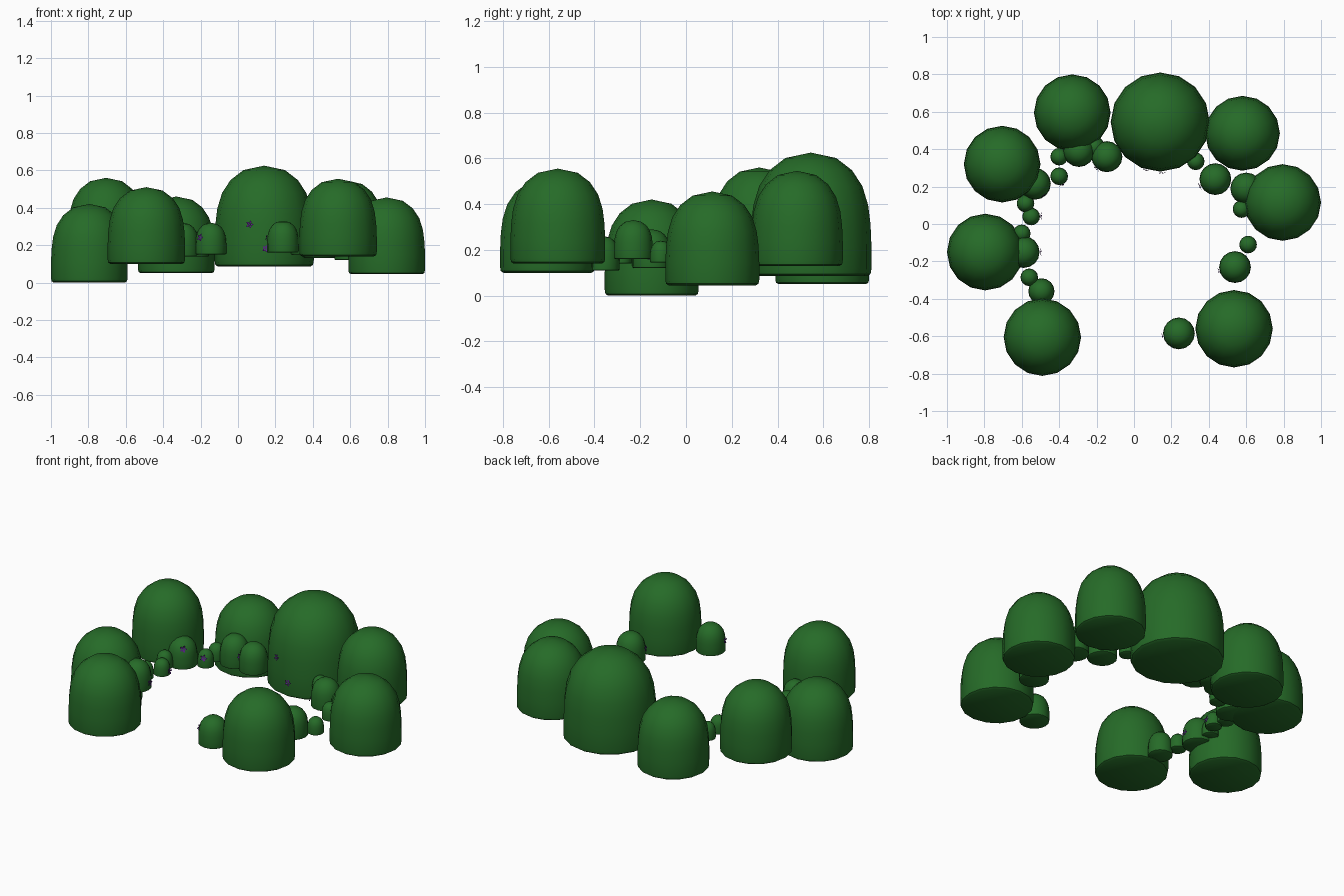
import bpy, bmesh, math
from mathutils import Vector, Matrix

if "Cube" in bpy.data.objects:
    bpy.data.objects.remove(bpy.data.objects["Cube"])


def material(name, col):
    m = bpy.data.materials.new(name)
    m.diffuse_color = (*col, 1)
    m.use_nodes = True
    m.node_tree.nodes["Principled BSDF"].inputs["Base Color"].default_value = m.diffuse_color
    return m


GREEN = material("leaf green", (0.019, 0.147, 0.021))
PURPLE = material("flower purple", (0.11, 0.015, 0.27))

# Dome profile: (radius, height), both relative to the bush radius
PROFILE = [(0.93, 0.0), (0.985, 0.035), (1.0, 0.12), (1.0, 0.5), (0.985, 0.85),
           (0.945, 1.17), (0.85, 1.48), (0.68, 1.74), (0.42, 1.94)]
TOP = 2.03
SIDES = 16


def finish(name, bm, mat, smooth):
    me = bpy.data.meshes.new(name)
    bm.to_mesh(me)
    bm.free()
    ob = bpy.data.objects.new(name, me)
    bpy.context.collection.objects.link(ob)
    me.materials.append(mat)
    if smooth:
        bpy.ops.object.select_all(action='DESELECT')
        ob.select_set(True)
        bpy.context.view_layer.objects.active = ob
        bpy.ops.object.shade_smooth_by_angle(angle=math.radians(40))
    return ob


def bush(name, x, y, z, r, top):
    """Flat-bottomed dome standing between z and top."""
    bm = bmesh.new()
    k = (top - z) / TOP
    rings = []
    for pr, pz in PROFILE:
        rings.append([bm.verts.new((x + r * pr * math.cos(2 * math.pi * i / SIDES),
                                    y + r * pr * math.sin(2 * math.pi * i / SIDES),
                                    z + k * pz)) for i in range(SIDES)])
    for a, b in zip(rings, rings[1:]):
        for i in range(SIDES):
            j = (i + 1) % SIDES
            bm.faces.new((a[i], a[j], b[j], b[i]))
    tip = bm.verts.new((x, y, top))
    for i in range(SIDES):
        bm.faces.new((rings[-1][i], rings[-1][(i + 1) % SIDES], tip))
    bm.faces.new(rings[0][::-1])
    finish(name, bm, GREEN, True)


def flower(name, b, angle, z, size=0.022):
    """Thin five-petal blossom lying on the side of bush b."""
    x, y, z0, r, top = b
    h = (z - z0) / (top - z0) * TOP
    pr = PROFILE[-1][0]
    for (r1, h1), (r2, h2) in zip(PROFILE, PROFILE[1:]):
        if h1 <= h <= h2:
            pr = r1 + (r2 - r1) * (h - h1) / (h2 - h1)
    a = math.radians(angle)
    n = Vector((math.cos(a), math.sin(a), 0.15)).normalized()
    mat = Matrix.Translation(Vector((x, y, z)) + n * 0.004
                             + Vector((math.cos(a), math.sin(a), 0)) * r * pr)
    mat = mat @ n.to_track_quat('Z', 'Y').to_matrix().to_4x4()
    bm = bmesh.new()
    for i in range(5):
        t = 2 * math.pi * i / 5
        pts = [(0, 0), (0.6, -0.3), (1, 0), (0.6, 0.3)]
        bm.faces.new([bm.verts.new(mat @ Vector((
            size * (u * math.cos(t) - v * math.sin(t)),
            size * (u * math.sin(t) + v * math.cos(t)),
            0.004 * u))) for u, v in pts])
    finish(name, bm, PURPLE, False)


# Large outer bushes: x, y, bottom, radius, top
large = [(-0.795, -0.15, 0.0, 0.205, 0.42), (-0.705, 0.32, 0.14, 0.205, 0.56),
         (-0.33, 0.595, 0.05, 0.205, 0.46), (0.14, 0.545, 0.085, 0.265, 0.625),
         (0.58, 0.485, 0.13, 0.2, 0.545), (0.795, 0.115, 0.045, 0.205, 0.455),
         (0.535, -0.56, 0.14, 0.207, 0.555), (-0.49, -0.605, 0.1, 0.207, 0.51)]

# Small inner bushes
small = [(0.24, -0.585, 0.16, 0.085, 0.33), (0.54, -0.23, 0.16, 0.085, 0.33),
         (0.61, -0.11, 0.145, 0.047, 0.24), (0.575, 0.08, 0.15, 0.047, 0.25),
         (0.60, 0.19, 0.12, 0.085, 0.29), (0.435, 0.24, 0.13, 0.085, 0.30),
         (0.33, 0.335, 0.15, 0.047, 0.25), (-0.145, 0.36, 0.15, 0.083, 0.32),
         (-0.295, 0.39, 0.14, 0.085, 0.32), (-0.40, 0.36, 0.15, 0.047, 0.25),
         (-0.40, 0.255, 0.15, 0.047, 0.25), (-0.53, 0.215, 0.14, 0.085, 0.31),
         (-0.58, 0.11, 0.15, 0.047, 0.25), (-0.55, 0.04, 0.14, 0.047, 0.235),
         (-0.60, -0.05, 0.14, 0.047, 0.24), (-0.59, -0.15, 0.12, 0.085, 0.29),
         (-0.56, -0.285, 0.14, 0.047, 0.24), (-0.495, -0.36, 0.11, 0.07, 0.26),
         (-0.215, 0.41, 0.14, 0.06, 0.27)]

for i, b in enumerate(large):
    bush(f"large_bush_{i + 1}", *b)
for i, b in enumerate(small):
    bush(f"small_bush_{i + 1}", *b)

# Blossoms: bush, facing angle in degrees, height
blossoms = [(large[3], 253, 0.31), (large[3], 272, 0.18), (small[0], 190, 0.24),
            (small[1], 195, 0.24), (small[5], 205, 0.16), (small[7], 228, 0.24),
            (small[10], 290, 0.215), (small[11], 308, 0.265), (small[13], 0, 0.17),
            (small[15], 0, 0.17)]
for i, (b, a, z) in enumerate(blossoms):
    flower(f"flower_{i + 1}", b, a, z)
